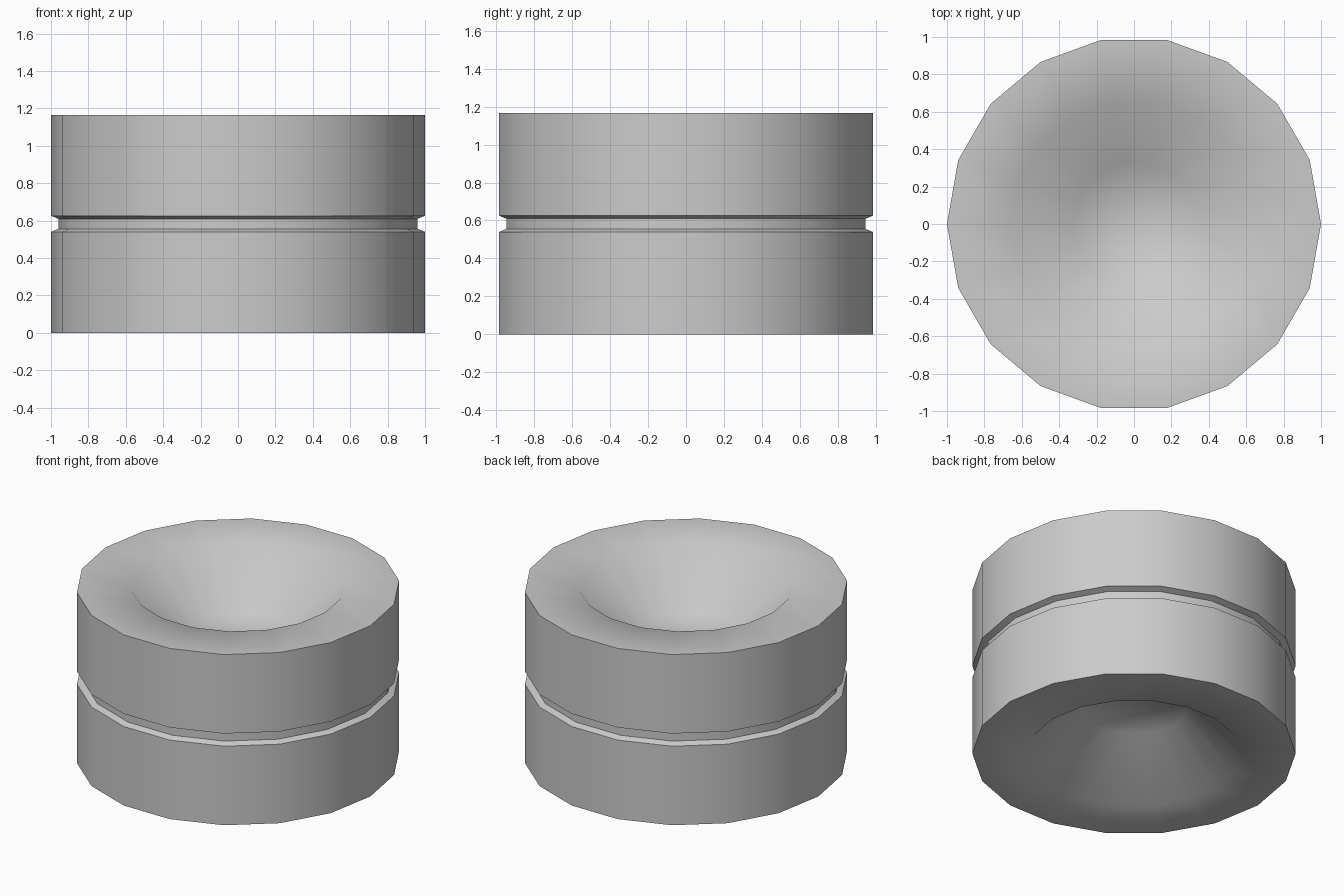
import bpy, bmesh
from math import cos, sin, pi

if "Cube" in bpy.data.objects:
    bpy.data.objects.remove(bpy.data.objects["Cube"])

SIDES = 18
MID = 0.5825   # height of the mirror plane

# Upper half profile, groove to dish floor: radius, height above middle, sharp ring
half = [(0.96, 0.027, True), (1.0, 0.043, True), (1.0, MID, True),
        (0.66, MID, False), (0.33, MID - 0.33, False)]
profile = [(r, MID - h, s) for r, h, s in reversed(half)]
profile += [(r, MID + h, s) for r, h, s in half]

bm = bmesh.new()

# Rings around the z axis
rings = []
for r, z, sharp in profile:
    rings.append([bm.verts.new((r * cos(2 * pi * i / SIDES),
                                r * sin(2 * pi * i / SIDES), z))
                  for i in range(SIDES)])

# Walls, rims and groove
for a, b in zip(rings, rings[1:]):
    for i in range(SIDES):
        j = (i + 1) % SIDES
        bm.faces.new((a[i], a[j], b[j], b[i]))

# Dish floors
bm.faces.new(list(reversed(rings[0])))
bm.faces.new(rings[-1])

# Smooth sides and dishes, crisp rims and groove edges
for f in bm.faces:
    f.smooth = True
for ring, (r, z, sharp) in zip(rings, profile):
    if sharp:
        for i in range(SIDES):
            bm.edges.get((ring[i], ring[(i + 1) % SIDES])).smooth = False
bmesh.ops.recalc_face_normals(bm, faces=bm.faces[:])

mesh = bpy.data.meshes.new("grooved_drum")
bm.to_mesh(mesh)
bm.free()
obj = bpy.data.objects.new("grooved_drum", mesh)
bpy.context.collection.objects.link(obj)
